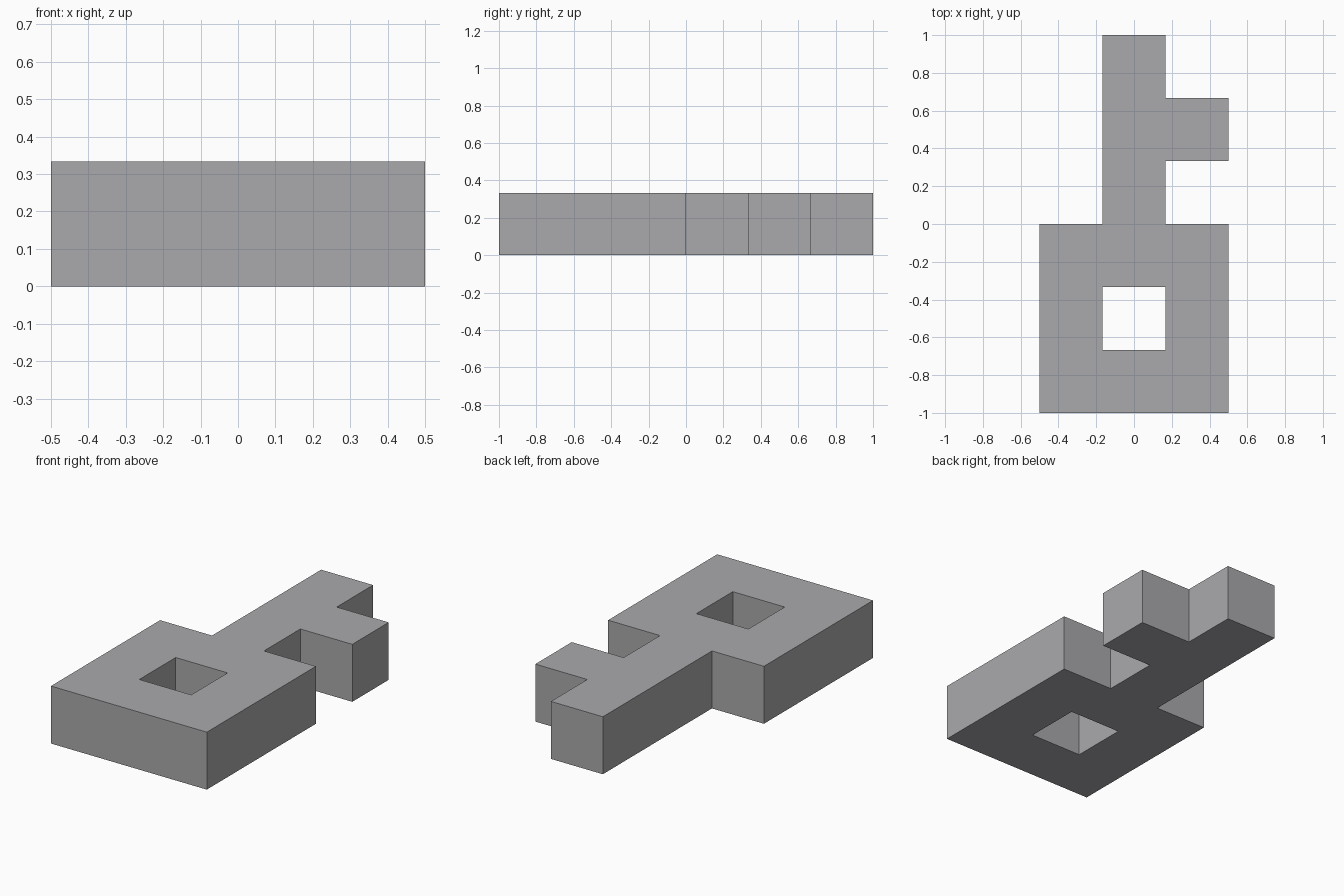
import bpy, bmesh, math

if "Cube" in bpy.data.objects:
    bpy.data.objects.remove(bpy.data.objects["Cube"])

U = 1 / 3  # square module of the plan

grey = bpy.data.materials.new("grey metal")
grey.diffuse_color = (0.40, 0.40, 0.415, 1)
grey.use_nodes = True
grey.node_tree.nodes["Principled BSDF"].inputs["Base Color"].default_value = grey.diffuse_color

# Plan of the key, front row first: square bow with hole, shaft, one side tooth
PLAN = ["###", "#.#", "###", ".#.", ".##", ".#."]

bm = bmesh.new()
for row, line in enumerate(PLAN):
    for col, mark in enumerate(line):
        if mark == "#":
            x, y = -0.5 + col * U, -1 + row * U
            bm.faces.new([bm.verts.new((x + dx * U, y + dy * U, 0))
                          for dx, dy in ((0, 0), (1, 0), (1, 1), (0, 1))])
bmesh.ops.remove_doubles(bm, verts=bm.verts, dist=1e-4)

# Raise the plan to a solid of even thickness
raised = bmesh.ops.extrude_face_region(bm, geom=bm.faces[:], use_keep_orig=True)
top = [g for g in raised["geom"] if isinstance(g, bmesh.types.BMVert)]
bmesh.ops.translate(bm, verts=top, vec=(0, 0, U))
bmesh.ops.recalc_face_normals(bm, faces=bm.faces)

# Merge coplanar cells into clean flat faces
bmesh.ops.dissolve_limit(bm, angle_limit=math.radians(1),
                         verts=bm.verts[:], edges=bm.edges[:])

mesh = bpy.data.meshes.new("key")
bm.to_mesh(mesh)
bm.free()
mesh.materials.append(grey)
key = bpy.data.objects.new("key", mesh)
bpy.context.collection.objects.link(key)
